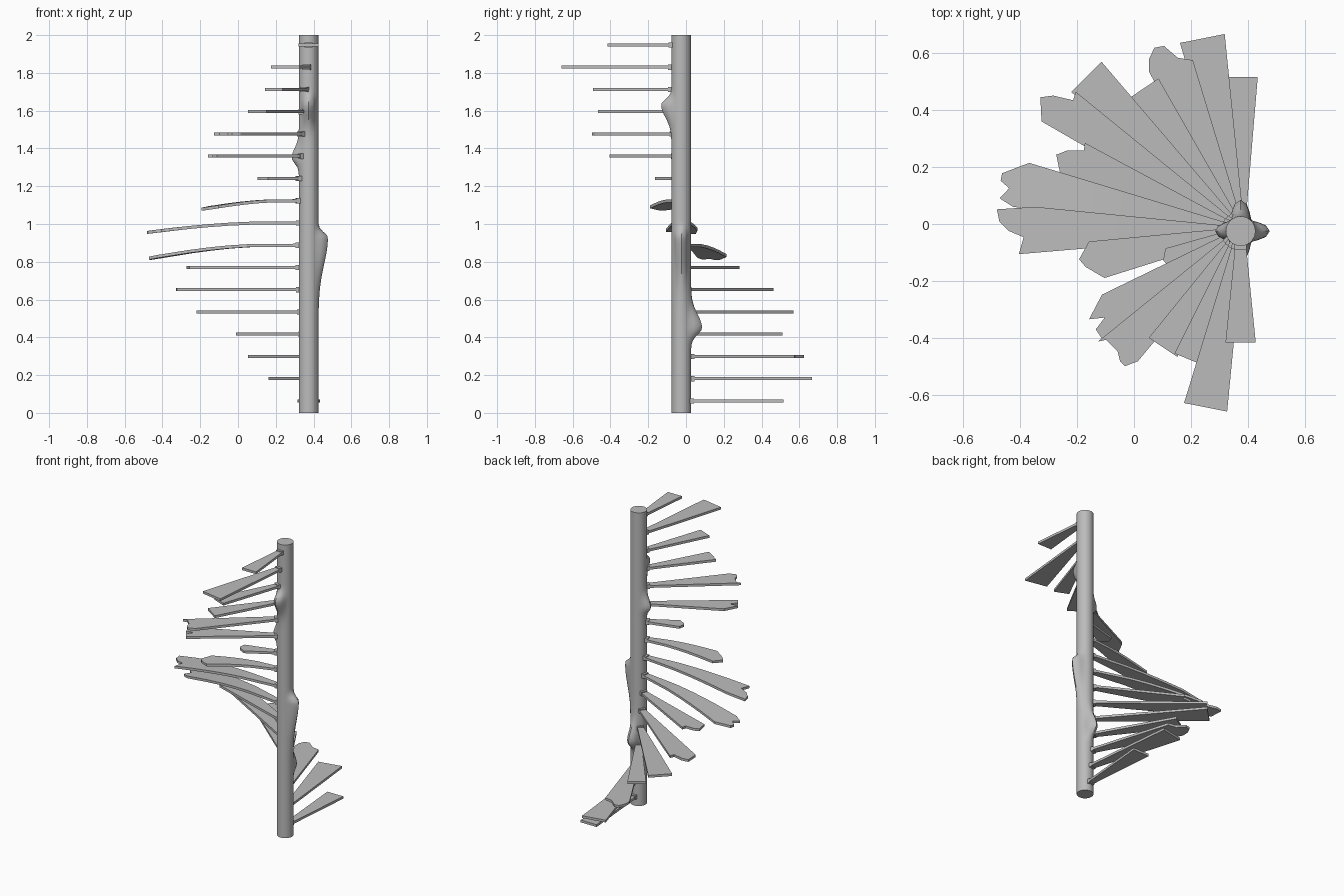
import bpy, bmesh, math
from mathutils import Vector

cube = bpy.data.objects.get("Cube")
if cube:
    bpy.data.objects.remove(cube)

CENTRE = Vector((0.374, -0.025, 0))
POLE_R = 0.052
THICK = 0.016

grey = bpy.data.materials.new("plain_grey")
grey.use_nodes = True
colour = (0.5, 0.5, 0.5, 1)
grey.diffuse_color = colour
grey.node_tree.nodes["Principled BSDF"].inputs["Base Color"].default_value = colour


def finish(name, bm, smooth=False):
    bmesh.ops.recalc_face_normals(bm, faces=bm.faces)
    mesh = bpy.data.meshes.new(name)
    bm.to_mesh(mesh)
    bm.free()
    mesh.materials.append(grey)
    obj = bpy.data.objects.new(name, mesh)
    bpy.context.collection.objects.link(obj)
    if smooth:
        bpy.ops.object.select_all(action='DESELECT')
        obj.select_set(True)
        bpy.context.view_layer.objects.active = obj
        bpy.ops.object.shade_smooth_by_angle(angle=math.radians(40))
    return obj


# Trunk: a tall cylinder with branch knots swelling out of it
# knot: height, direction in degrees, reach above, reach below, swelling
KNOTS = [(0.45, 90, 0.10, 0.05, 0.058), (0.93, 0, 0.035, 0.20, 0.05),
         (1.35, 180, 0.07, 0.04, 0.038), (1.63, -90, 0.04, 0.09, 0.055)]


def trunk_radius(angle, z):
    r = POLE_R
    for height, facing, above, below, swell in KNOTS:
        turn = (angle - math.radians(facing) + math.pi) % math.tau - math.pi
        rise = (z - height) / (above if z > height else below)
        r += swell * math.exp(-(turn / 0.45) ** 2 - rise ** 2)
    return r


def build_trunk(sides=28, rows=100):
    bm = bmesh.new()
    rings = []
    for row in range(rows + 1):
        z = 2 * row / rows
        ring = []
        for s in range(sides):
            a = math.tau * s / sides
            r = trunk_radius(a, z)
            ring.append(bm.verts.new(CENTRE + Vector((r * math.cos(a), r * math.sin(a), z))))
        rings.append(ring)
    for low, high in zip(rings, rings[1:]):
        for s in range(sides):
            t = (s + 1) % sides
            bm.faces.new((low[s], low[t], high[t], high[s]))
    bm.faces.new(rings[0])
    bm.faces.new(rings[-1])
    finish("trunk", bm, smooth=True)


# Broken plank ends: (fraction of length, fraction of half width)
TIPS = {
    "square": [(1, -1), (1, 1)],
    "rounded": [(.9, -1), (.96, -.78), (1, -.4), (.99, 0), (.91, .35), (.87, .9)],
    "ragged": [(.94, -.8), (1, 0), (.96, .35), (.88, .65), (.89, 1)],
    "split": [(.93, -.8), (.99, -.58), (.96, -.12), (1, .1), (1, .4), (.9, 1)],
    "notched": [(.91, -.95), (.89, -.25), (.95, 0), (.99, .4), (1, .9), (.84, 1)],
    "fork": [(1, -.55), (1, -.05), (.92, .15), (1, .45), (.86, 1)],
    "blunt": [(.87, -1), (.97, -.25), (1, .2), (.92, 1)],
    "frayed": [(.92, -.85), (.99, -.6), (.99, -.3), (.96, .1), (.96, .8), (1, 1)],
}

# Steps from the bottom up: length, half width at the tip, end shape, droop
STEPS = [
    (.54, .06, "square", 0), (.689, .08, "square", 0), (.71, .083, "rounded", 0),
    (.605, .058, "square", 0), (.765, .075, "square", 0), (.845, .085, "ragged", 0),
    (.70, .077, "ragged", 0), (.86, .09, "split", .07), (.855, .085, "notched", .05),
    (.575, .068, "blunt", .045), (.29, .045, "blunt", 0), (.614, .085, "fork", 0),
    (.628, .08, "frayed", 0), (.49, .06, "square", 0), (.485, .05, "square", 0),
    (.63, .077, "square", 0), (.39, .053, "square", 0),
]


def build_step(index, length, half, tip, droop):
    angle = math.radians(90 + 180 * index / (len(STEPS) - 1))
    out = Vector((math.cos(angle), math.sin(angle), 0))
    side = Vector((out.y, -out.x, 0))
    base_z = 0.063 + 0.1178 * index
    origin = CENTRE + Vector((0, 0, base_z))

    # plank: flat outline, thickened, then bent down toward its end
    bm = bmesh.new()
    outline = [(0.04, 0.018)] + [(0.04, -0.018)]
    outline += [(u * length, v * half) for u, v in TIPS[tip]]
    face = bm.faces.new([bm.verts.new((x, y, -THICK / 2)) for x, y in outline])
    grown = bmesh.ops.extrude_face_region(bm, geom=[face])
    for v in grown["geom"]:
        if isinstance(v, bmesh.types.BMVert):
            v.co.z += THICK
    if droop:
        for cut in (.35, .5, .62, .74):
            bmesh.ops.bisect_plane(bm, geom=bm.verts[:] + bm.edges[:] + bm.faces[:],
                                   plane_co=(cut * length, 0, 0), plane_no=(1, 0, 0))
    for v in bm.verts:
        bend = max(0, (v.co.x / length - .3) / .7)
        z = v.co.z - droop * bend ** 1.6
        v.co = origin + out * v.co.x + side * v.co.y + Vector((0, 0, z))
    finish(f"step_{index + 1}", bm)

    # bracket: small block joining the plank to the trunk
    bm = bmesh.new()
    bmesh.ops.create_cube(bm, size=1)
    for v in bm.verts:
        x, y, z = v.co
        v.co = origin + out * (0.052 + 0.03 * x) + side * (0.042 * y) + Vector((0, 0, 0.028 * z))
    finish(f"step_bracket_{index + 1}", bm)


build_trunk()
for i, step in enumerate(STEPS):
    build_step(i, *step)
